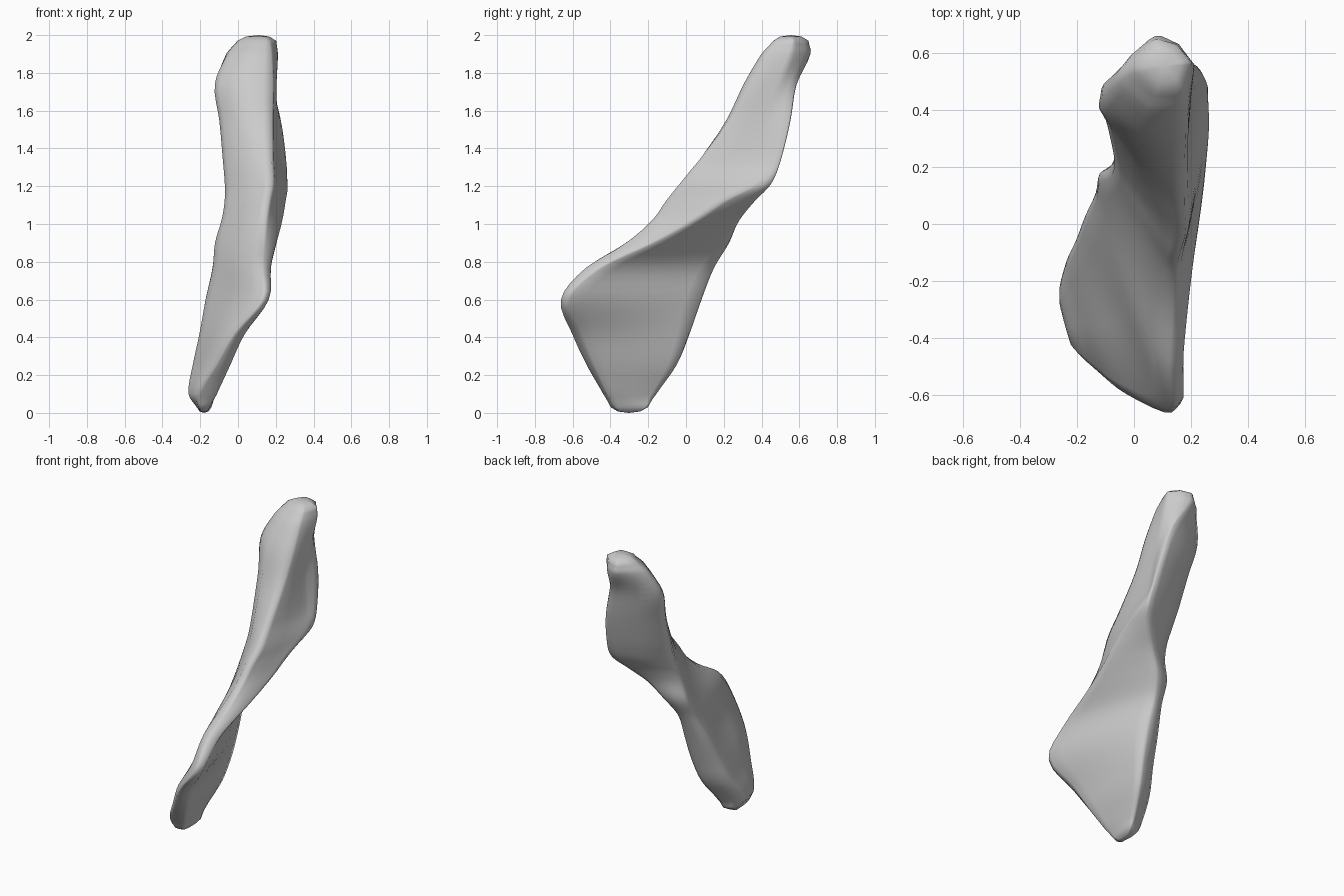
import bpy, bmesh
from mathutils import Vector

if "Cube" in bpy.data.objects:
    bpy.data.objects.remove(bpy.data.objects["Cube"])

# Key sections: z, then x,y of front crease, side ridge, back edge, left edge
SECTIONS = [
    (0.03, -.20, -.40, -.15, -.38, -.14, -.20, -.22, -.24),
    (0.10, -.21, -.44, -.11, -.42, -.13, -.15, -.265, -.28),
    (0.25, -.12, -.53, -.04, -.49, -.08, -.04, -.245, -.17),
    (0.42, -.02, -.61, .04, -.56, -.05, .03, -.21, -.09),
    (0.60, .13, -.67, .17, -.63, -.04, .09, -.18, .00),
    (0.77, .13, -.54, .18, -.45, -.04, .155, -.14, .09),
    (0.90, .14, -.33, .21, -.17, .01, .235, -.13, .15),
    (1.02, .15, -.19, .24, .05, .10, .29, -.095, .16),
    (1.12, .165, -.12, .255, .20, .20, .37, -.08, .19),
    (1.21, .185, -.05, .265, .37, .255, .455, -.08, .23),
    (1.33, .185, .05, .23, .42, .26, .505, -.09, .28),
    (1.55, .185, .22, .205, .44, .23, .56, -.11, .36),
    (1.74, .19, .32, .205, .50, .17, .59, -.135, .42),
    (1.90, .18, .41, .215, .56, .08, .665, -.06, .49),
    (1.97, .17, .47, .205, .57, .07, .65, .005, .53),
]
PER_SPAN = 4
CUTS = (0.10, 0.5, 0.90)


def bulges(z):
    """Outward bulge of each side as a share of its length; fuller up high."""
    up = min(max((z - 1.15) / 0.45, 0), 1)
    top = min(max((z - 1.7) / 0.2, 0), 1)
    return ((0, 0, 0), (0, .02 + .13 * top, .05 * top), (.03, .13, .13),
            (.03 * up, .03 + .20 * up, .05 + .03 * up))


def hermite(a, b, c, d, z, t):
    """Cubic through the sections, using slopes measured along the height."""
    h = z[2] - z[1]
    m1 = (c - a) / (z[2] - z[0]) * h
    m2 = (d - b) / (z[3] - z[1]) * h
    return (b * (2*t**3 - 3*t*t + 1) + m1 * (t**3 - 2*t*t + t)
            + c * (3*t*t - 2*t**3) + m2 * (t**3 - t*t))


def ring_points(row):
    """Four key corners become a bulged outline with narrow rounded corners."""
    z = row[0]
    corners = [Vector((row[i], row[i + 1], z)) for i in (1, 3, 5, 7)]
    pts = []
    for i, bulge in enumerate(bulges(z)):
        prev, p, nxt = corners[i - 1], corners[i], corners[(i + 1) % 4]
        pts.append(p * 0.97 + (prev + nxt) * 0.015)
        d = nxt - p
        out = Vector((d.y, -d.x, 0))
        pts += [p + d * t + out * b for t, b in zip(CUTS, bulge)]
    return pts


# Refine the sections along the height
rows = []
n = len(SECTIONS)
for i in range(n - 1):
    quad = [SECTIONS[min(max(j, 0), n - 1)] for j in range(i - 1, i + 3)]
    zs = [q[0] for q in quad]
    for s in range(PER_SPAN):
        t = s / PER_SPAN
        row = [hermite(*v, zs, t) for v in zip(*quad)]
        row[0] = zs[1] + (zs[2] - zs[1]) * t
        rows.append(row)
rows.append(SECTIONS[-1])

# Loft the twisted bone
bm = bmesh.new()
rings = [[bm.verts.new(p) for p in ring_points(r)] for r in rows]
m = len(rings[0])
for lo, hi in zip(rings, rings[1:]):
    for i in range(m):
        j = (i + 1) % m
        bm.faces.new((lo[i], lo[j], hi[j], hi[i]))

# Domed ends
for ring, z in ((rings[0], 0.0), (rings[-1], 2.0)):
    mid = sum((v.co for v in ring), Vector()) / m
    inner = []
    for v in ring:
        p = v.co.lerp(mid, 0.4)
        p.z = z + (v.co.z - z) * 0.25
        inner.append(bm.verts.new(p))
    tip = bm.verts.new((mid.x, mid.y, z))
    for i in range(m):
        j = (i + 1) % m
        bm.faces.new((ring[i], ring[j], inner[j], inner[i]))
        bm.faces.new((inner[i], inner[j], tip))

# Soften the surface a little
bmesh.ops.smooth_vert(bm, verts=[v for v in bm.verts if 0.05 < v.co.z < 1.96],
                      factor=0.4, use_axis_x=True, use_axis_y=True)
bmesh.ops.recalc_face_normals(bm, faces=bm.faces)
for f in bm.faces:
    f.smooth = True
mesh = bpy.data.meshes.new("twisted_bone")
bm.to_mesh(mesh)
bm.free()
bone = bpy.data.objects.new("twisted_bone", mesh)
bpy.context.collection.objects.link(bone)
